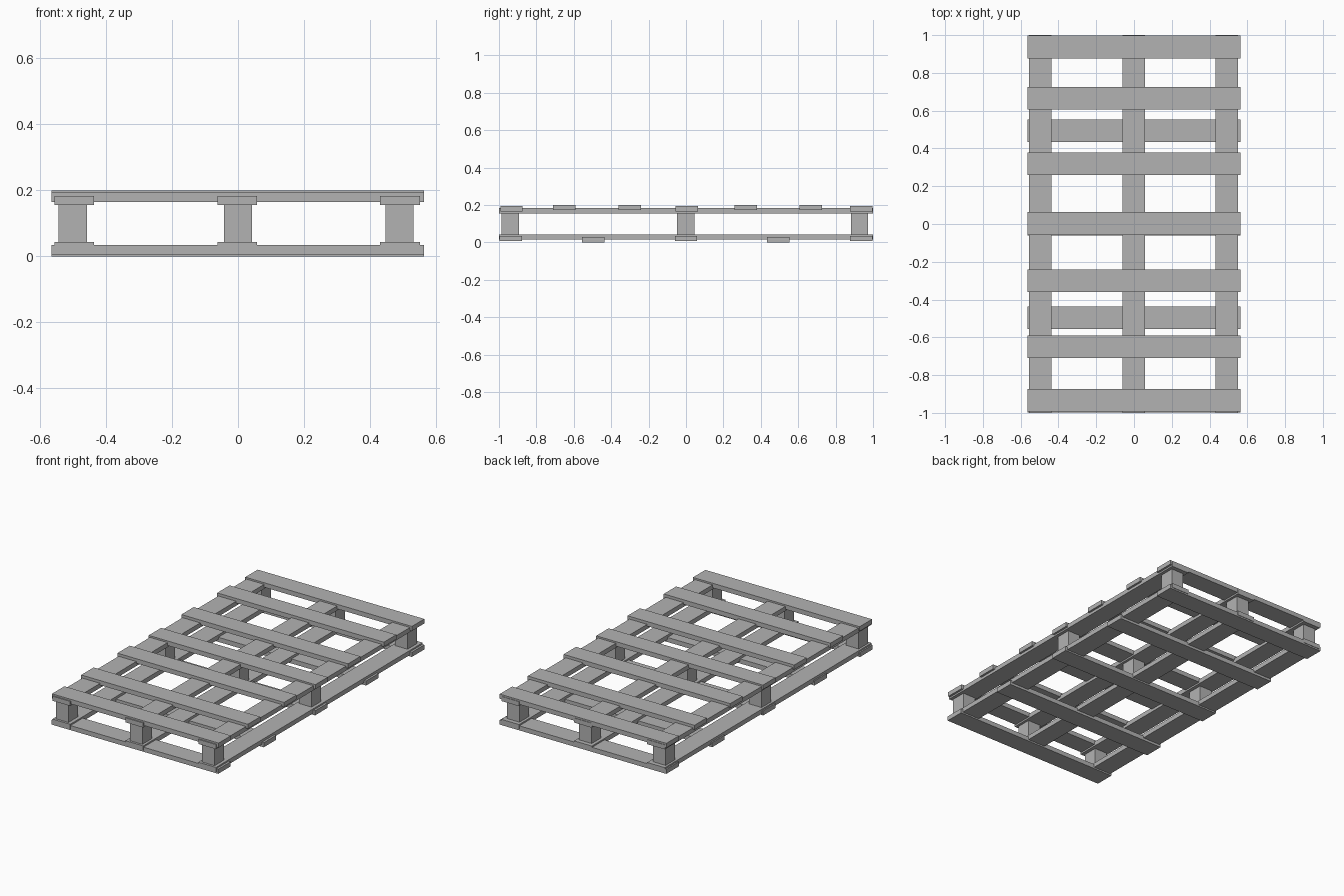
import bpy

old = bpy.data.objects.get("Cube")
if old:
    bpy.data.objects.remove(old, do_unlink=True)

# One plain grey for all the timber
grey = bpy.data.materials.new("plain grey")
grey.use_nodes = True
colour = (0.45, 0.45, 0.45, 1)
grey.diffuse_color = colour
grey.node_tree.nodes["Principled BSDF"].inputs["Base Color"].default_value = colour


def board(name, x, y, z):
    """Box spanning the (low, high) ranges x, y and z."""
    spans = (x, y, z)
    bpy.ops.mesh.primitive_cube_add(size=1, location=[(a + b) / 2 for a, b in spans])
    obj = bpy.context.object
    obj.name = name
    obj.scale = [b - a for a, b in spans]
    bpy.ops.object.transform_apply(location=False, rotation=False, scale=True)
    obj.data.materials.append(grey)
    return obj


def around(centre, half):
    return (centre - half, centre + half)


THICK = 0.028
HALF = 0.06          # half width of a plank
BLOCK = 0.0425       # half width of a block
FULL_X = (-0.565, 0.564)

# Top slats: the end and middle ones sit a little lower
for y in (-0.933, -0.65, -0.3, 0.003, 0.319, 0.666, 0.937):
    low = abs(y) > 0.9 or abs(y) < 0.1
    z = 0.165 if low else 0.172
    board("top_slat", FULL_X, around(y, HALF), (z, z + THICK))

# Bottom slats: the two intermediate ones sit a little lower
for y in (-0.937, -0.496, 0.0, 0.494, 0.937):
    z = 0.0 if 0.1 < abs(y) < 0.9 else 0.006
    board("bottom_slat", FULL_X, around(y, HALF), (z, z + THICK))

# Lengthwise stringers, above and below the blocks
for side, x in (("right", -0.497), ("middle", -0.002), ("left", 0.491)):
    board(side + "_top_stringer", around(x, HALF), (-1, 1), (0.155, 0.155 + THICK))
    board(side + "_bottom_stringer", around(x, HALF), (-1, 1), (0.015, 0.015 + THICK))

# Nine spacer blocks
for x in (-0.501, 0.0, 0.489):
    for y in (-0.94, -0.001, 0.927):
        board("spacer_block", around(x, BLOCK), around(y, 0.046), (0.04, 0.158))
